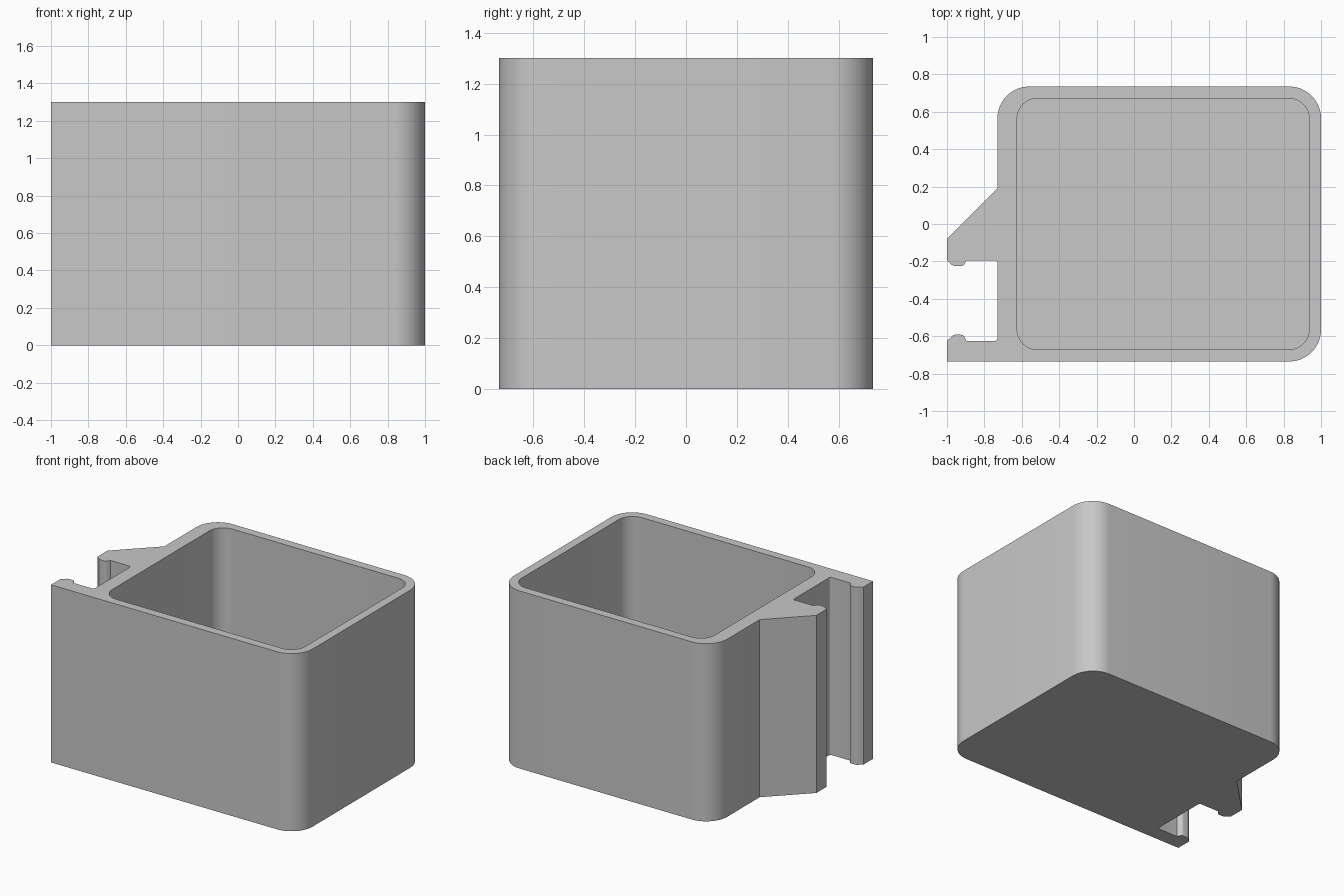
import bpy, bmesh
from math import cos, sin, radians

cube = bpy.data.objects.get("Cube")
if cube:
    bpy.data.objects.remove(cube)

HEIGHT, FLOOR = 1.3, 0.06


def arc(cx, cy, r, start, end, steps=12):
    """Points along a circular arc, angles in degrees."""
    angles = [radians(start + (end - start) * i / steps) for i in range(steps + 1)]
    return [(cx + r * cos(a), cy + r * sin(a)) for a in angles]


def rounded_rect(x0, x1, y0, y1, r):
    return (arc(x1 - r, y0 + r, r, -90, 0) + arc(x1 - r, y1 - r, r, 0, 90)
            + arc(x0 + r, y1 - r, r, 90, 180) + arc(x0 + r, y0 + r, r, 180, 270))


# Outer outline: rounded box corners, then the two snap-fit arms
R, X, Y, SIDE = 0.17, 1.0, 0.735, -0.73
outer = arc(X - R, R - Y, R, -90, 0) + arc(X - R, Y - R, R, 0, 90)
outer += arc(SIDE + R, Y - R, R, 90, 180)
outer += [(SIDE, 0.19), (-X, -0.08), (-X, -0.195), (-0.975, -0.218)]
outer += arc(-0.955, -0.203, 0.022, 225, 270, 4)
outer += arc(-0.925, -0.203, 0.022, 270, 315, 4)
outer += [(-0.895, -0.195)]
outer += arc(SIDE - 0.015, -0.21, 0.015, 90, 0, 4)
outer += arc(SIDE - 0.015, -0.61, 0.015, 0, -90, 4)
outer += [(-0.895, -0.625)]
outer += arc(-0.925, -0.614, 0.022, 45, 90, 4)
outer += arc(-0.955, -0.614, 0.022, 90, 135, 4)
outer += [(-X, -0.625), (-X, -Y)]

# Cavity outline
inner = rounded_rect(-0.625, 0.937, -0.672, 0.672, 0.11)

bm = bmesh.new()


def ring(points, z):
    return [bm.verts.new((x, y, z)) for x, y in points]


def wall(low, high):
    n = len(low)
    for i in range(n):
        j = (i + 1) % n
        bm.faces.new((low[i], low[j], high[j], high[i]))


def loop_edges(verts):
    return [bm.edges.get((v, verts[i - 1])) for i, v in enumerate(verts)]


# Outside walls and base, cavity walls and floor
base, top = ring(outer, 0), ring(outer, HEIGHT)
floor, lip = ring(inner, FLOOR), ring(inner, HEIGHT)
wall(base, top)
wall(floor, lip)
bm.faces.new(base)
bm.faces.new(floor)

# Flat rim between both outlines
bmesh.ops.triangle_fill(bm, use_beauty=True, normal=(0, 0, 1),
                        edges=loop_edges(top) + loop_edges(lip))
bmesh.ops.recalc_face_normals(bm, faces=bm.faces[:])

mesh = bpy.data.meshes.new("clip_on_box")
bm.to_mesh(mesh)
bm.free()
box = bpy.data.objects.new("clip_on_box", mesh)
bpy.context.collection.objects.link(box)

# Plain grey plastic
grey = bpy.data.materials.new("light_grey")
grey.use_nodes = True
colour = (0.58, 0.58, 0.58, 1)
grey.diffuse_color = colour
grey.node_tree.nodes["Principled BSDF"].inputs["Base Color"].default_value = colour
mesh.materials.append(grey)

bpy.ops.object.select_all(action='DESELECT')
box.select_set(True)
bpy.context.view_layer.objects.active = box
bpy.ops.object.shade_smooth_by_angle(angle=radians(25))
